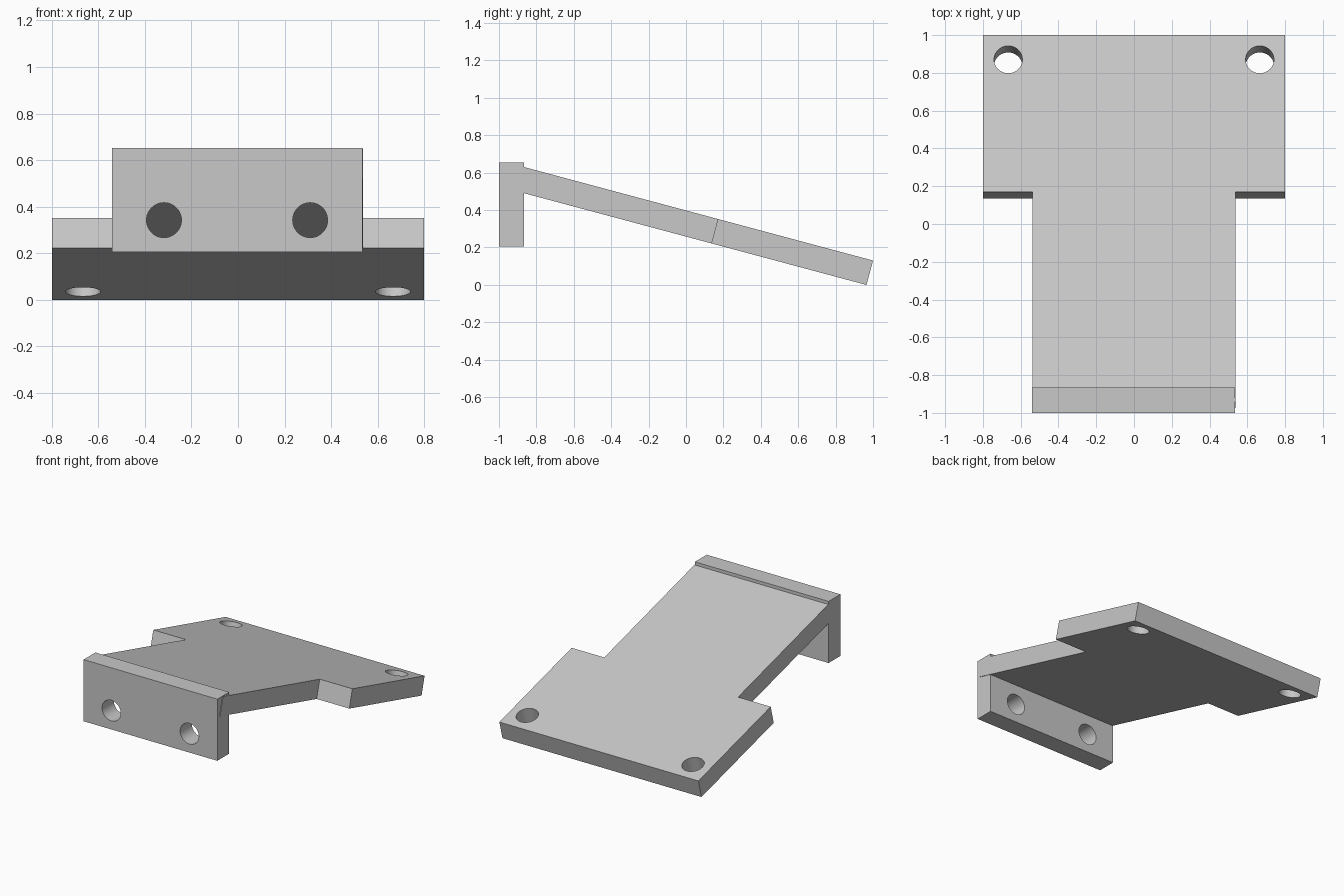
import bpy
import bmesh
from math import radians
from mathutils import Matrix

if "Cube" in bpy.data.objects:
    bpy.data.objects.remove(bpy.data.objects["Cube"], do_unlink=True)

GREY = (0.58, 0.58, 0.58, 1)
grey = bpy.data.materials.new("plain_grey")
grey.use_nodes = True
grey.diffuse_color = GREY
grey.node_tree.nodes["Principled BSDF"].inputs["Base Color"].default_value = GREY

THICK = 0.135
HOLE_RADIUS = 0.075


def make_object(name, bm):
    bmesh.ops.recalc_face_normals(bm, faces=bm.faces)
    mesh = bpy.data.meshes.new(name)
    bm.to_mesh(mesh)
    bm.free()
    obj = bpy.data.objects.new(name, mesh)
    bpy.context.collection.objects.link(obj)
    mesh.materials.append(grey)
    return obj


def slab(name, outline, matrix):
    """Extrude a flat outline downwards by the sheet thickness, then place it."""
    bm = bmesh.new()
    face = bm.faces.new([bm.verts.new((x, y, 0)) for x, y in outline])
    ext = bmesh.ops.extrude_face_region(bm, geom=[face])["geom"]
    verts = [v for v in ext if isinstance(v, bmesh.types.BMVert)]
    bmesh.ops.translate(bm, verts=verts, vec=(0, 0, -THICK))
    obj = make_object(name, bm)
    obj.matrix_world = matrix
    return obj


def drill(obj, centres):
    """Cut round through holes at points on the slab's own plane."""
    bm = bmesh.new()
    for x, y in centres:
        bmesh.ops.create_cone(bm, cap_ends=True, segments=48, depth=THICK * 3,
                              radius1=HOLE_RADIUS, radius2=HOLE_RADIUS,
                              matrix=Matrix.Translation((x, y, -THICK / 2)))
    cutter = make_object("hole_cutter", bm)
    cutter.hide_render = True
    cutter.matrix_world = obj.matrix_world
    mod = obj.modifiers.new("holes", 'BOOLEAN')
    mod.operation = 'DIFFERENCE'
    mod.solver = 'EXACT'
    mod.object = cutter
    bpy.ops.object.select_all(action='DESELECT')
    bpy.context.view_layer.objects.active = obj
    obj.select_set(True)
    bpy.ops.object.modifier_apply(modifier=mod.name)
    bpy.data.objects.remove(cutter, do_unlink=True)
    bpy.ops.object.shade_smooth_by_angle(angle=radians(30))


# Sloping T-shaped plate, measured from its rear top edge
wide, narrow, shoulder, length = 0.8, 0.538, 0.859, 2.008
half = [(wide, 0), (wide, -shoulder), (narrow, -shoulder), (narrow, -length)]
outline = half + [(-x, y) for x, y in reversed(half)]
tilt = Matrix.Translation((0, 1, 0.13)) @ Matrix.Rotation(radians(-15), 4, 'X')
plate = slab("sloping_plate", outline, tilt)
drill(plate, [(s * 0.666, -0.134) for s in (-1, 1)])

# Upright front flange: its slab plane is the rear face turned vertical
left, right, bottom, top = -0.541, 0.534, 0.205, 0.653
upright = Matrix.Translation((0, -1, 0)) @ Matrix.Rotation(radians(90), 4, 'X')
flange = slab("front_flange",
              [(left, bottom), (right, bottom), (right, top), (left, top)],
              upright)
drill(flange, [(s * 0.314 - 0.004, 0.342) for s in (-1, 1)])
